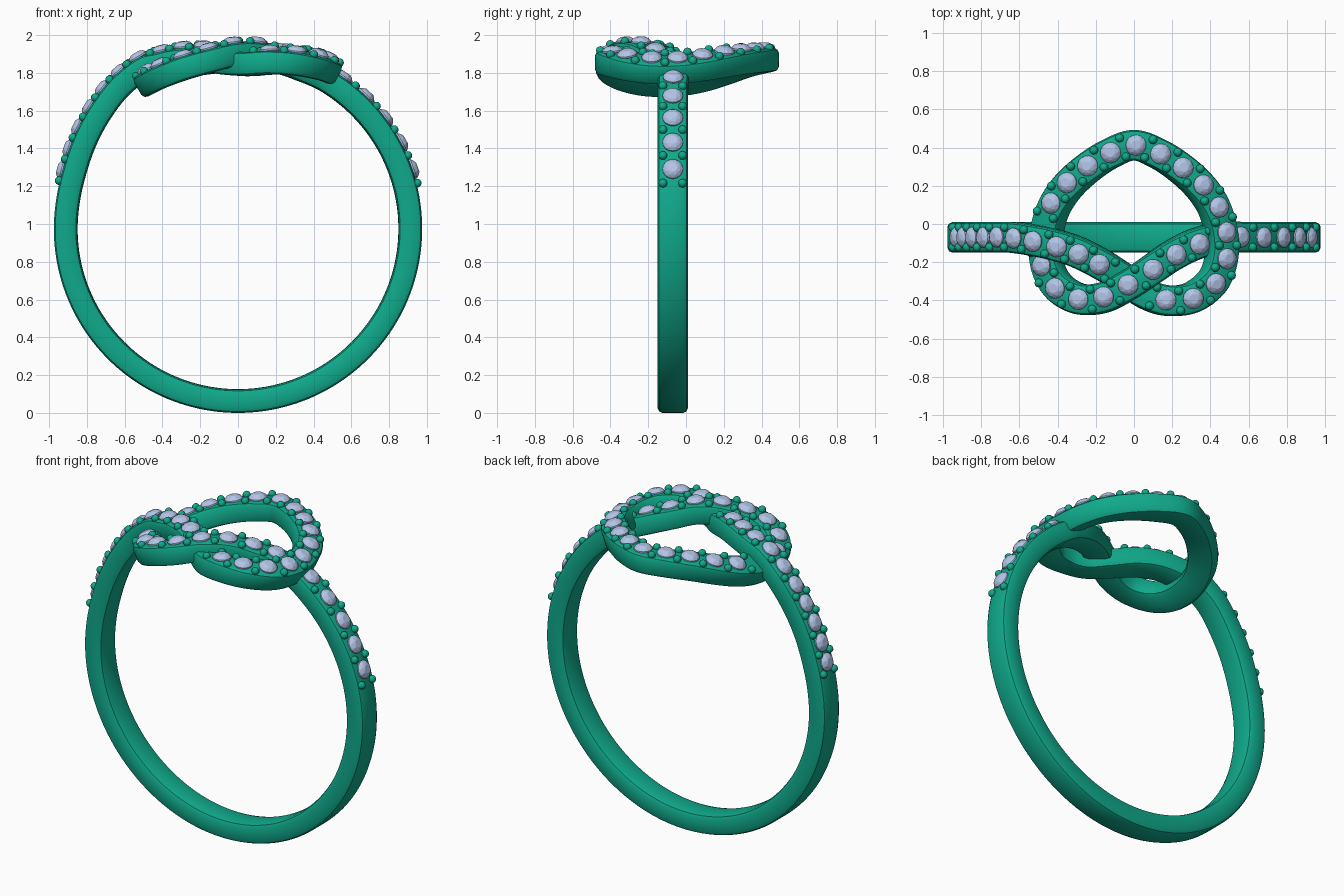
import bpy, bmesh, math
from mathutils import Vector, Matrix

if "Cube" in bpy.data.objects:
    bpy.data.objects.remove(bpy.data.objects["Cube"])

C = Vector((0, -0.07, 0.975))      # centre of the finger hole
HW, HT = 0.08, 0.063               # half width and half thickness of the strand


def material(name, col):
    m = bpy.data.materials.new(name)
    m.diffuse_color = (*col, 1)
    m.use_nodes = True
    m.node_tree.nodes["Principled BSDF"].inputs["Base Color"].default_value = m.diffuse_color
    return m


def finish(bm, name, mat, smooth=None):
    bmesh.ops.recalc_face_normals(bm, faces=bm.faces)
    me = bpy.data.meshes.new(name)
    bm.to_mesh(me)
    bm.free()
    ob = bpy.data.objects.new(name, me)
    bpy.context.collection.objects.link(ob)
    me.materials.append(mat)
    if smooth:
        for o in bpy.context.selected_objects:
            o.select_set(False)
        ob.select_set(True)
        bpy.context.view_layer.objects.active = ob
        bpy.ops.object.shade_smooth_by_angle(angle=math.radians(smooth))
    return ob


metal = material("metal", (0.005, 0.40, 0.26))
gem = material("gem", (0.45, 0.56, 0.80))

# Centre line: one strand tied in a flat knot on top of the band
knot = [(-0.50, -0.09, 1.823), (-0.41, -0.11, 1.85), (-0.30, -0.145, 1.872),
        (-0.18, -0.205, 1.875), (-0.06, -0.28, 1.855), (0.05, -0.36, 1.845),
        (0.17, -0.40, 1.853), (0.30, -0.385, 1.85), (0.41, -0.30, 1.835),
        (0.455, -0.18, 1.822), (0.455, -0.05, 1.822), (0.42, 0.08, 1.835),
        (0.35, 0.19, 1.85), (0.25, 0.285, 1.86), (0.13, 0.365, 1.865),
        (0.0, 0.412, 1.867), (-0.13, 0.365, 1.858), (-0.25, 0.285, 1.84),
        (-0.35, 0.19, 1.81), (-0.42, 0.08, 1.778), (-0.455, -0.05, 1.757),
        (-0.455, -0.20, 1.757), (-0.40, -0.32, 1.782), (-0.29, -0.39, 1.822),
        (-0.16, -0.385, 1.86), (-0.03, -0.32, 1.895), (0.09, -0.24, 1.898),
        (0.20, -0.165, 1.865), (0.32, -0.105, 1.823)]
path = [Vector(p) for p in knot]
for deg in range(30, 321, 10):     # band, from right shoulder round to left
    t = math.radians(deg)
    rise = max(0, (deg - 285) / 40)
    r = 0.912 + 0.075 * rise ** 1.3
    path.append(Vector((r * math.sin(t), -0.07, C.z + r * math.cos(t))))

# Smooth closed sampling
S = 8
pts = []
n = len(path)
for i in range(n):
    a, b, c, d = (path[(i + k) % n] for k in (-1, 0, 1, 2))
    for k in range(S):
        t = k / S
        pts.append(0.5 * (2 * b + (c - a) * t + (2 * a - 5 * b + 4 * c - d) * t * t
                          + (3 * b - a - 3 * c + d) * t ** 3))
N = len(pts)


def frame(i):
    t = (pts[(i + 1) % N] - pts[i - 1]).normalized()
    up = Vector((pts[i].x, 0, pts[i].z - C.z)).normalized()
    side = t.cross(up).normalized()
    return pts[i], t, side, side.cross(t).normalized()


# Strand: rounded-rectangle section swept along the path
half = [(0.0, 1.0), (0.70, 1.0), (0.90, 0.88), (1.0, 0.60),
        (1.0, -0.55), (0.88, -0.85), (0.60, -0.97), (0.0, -1.0)]
section = half + [(-x, y) for x, y in reversed(half[1:-1])]
bm = bmesh.new()
rings = []
for i in range(N):
    p, t, s, u = frame(i)
    rings.append([bm.verts.new(p + s * x * HW + u * y * HT) for x, y in section])
m = len(section)
for i in range(N):
    a, b = rings[i], rings[(i + 1) % N]
    for j in range(m):
        k = (j + 1) % m
        bm.faces.new((a[j], a[k], b[k], b[j]))
finish(bm, "knotted_band", metal, 40)

# Arc lengths for even stone spacing
dist = [0.0]
for i in range(1, 2 * N):
    dist.append(dist[-1] + (pts[i % N] - pts[(i - 1) % N]).length)


def nearest(target):
    return min(range(N), key=lambda i: (pts[i] - Vector(target)).length)


def at_length(d):
    i = 0
    while dist[i + 1] < d:
        i += 1
    f = (d - dist[i]) / (dist[i + 1] - dist[i])
    p, t, s, u = frame(i % N)
    return p.lerp(pts[(i + 1) % N], f), t, s, u


stones, beads = bmesh.new(), bmesh.new()


def add_stone(p, t, s, u):
    M = Matrix((t, s, u)).transposed().to_4x4()
    M.translation = p + u * (HT + 0.004)
    levels = [(0.025, -0.03, 8, 0), (0.054, -0.004, 16, 0), (0.054, 0.004, 16, 0),
              (0.041, 0.019, 8, 0.5), (0.025, 0.027, 8, 0)]
    vs = [stones.verts.new(M @ Vector((r * math.cos((k + o) * math.tau / c),
                                       r * math.sin((k + o) * math.tau / c), z)))
          for r, z, c, o in levels for k in range(c)]
    hull = bmesh.ops.convex_hull(stones, input=vs)
    junk = [v for v in hull["geom_interior"] if isinstance(v, bmesh.types.BMVert)]
    if junk:
        bmesh.ops.delete(stones, geom=junk, context='VERTS')


def add_beads(p, t, s, u):
    for sg in (-1, 1):
        bmesh.ops.create_uvsphere(beads, u_segments=12, v_segments=8, radius=0.023,
                                  matrix=Matrix.Translation(p + s * sg * 0.052 + u * (HT + 0.004)))


# Four visible runs of stones: start, end, count
runs = [((-0.89, -0.07, 1.28), (-0.18, -0.205, 1.875), 10),
        ((0.17, -0.40, 1.853), (-0.41, 0.11, 1.785), 14),
        ((-0.455, -0.21, 1.757), (0.32, -0.105, 1.823), 8),
        ((0.53, -0.07, 1.72), (0.87, -0.07, 1.27), 5)]
for start, end, count in runs:
    a, b = dist[nearest(start)], dist[nearest(end)]
    if b < a:
        b += dist[N]
    step = (b - a) / (count - 1)
    for k in range(count):
        add_stone(*at_length(a + k * step))
    for k in range(count + 1):
        add_beads(*at_length(max(0.001, a + (k - 0.5) * step)))
finish(stones, "pave_stones", gem)
finish(beads, "prong_beads", metal, 60)
